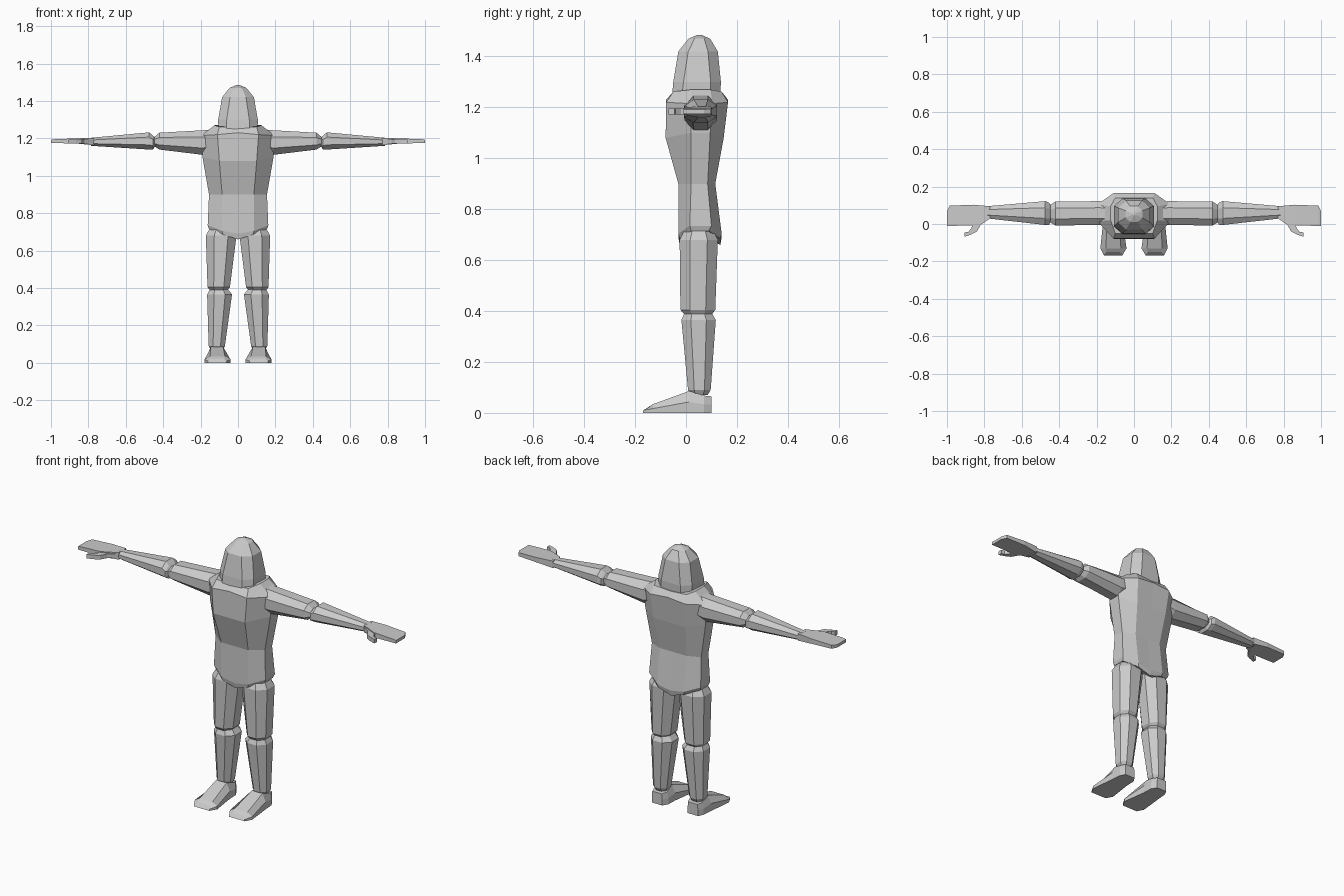
import bpy, bmesh

grey = bpy.data.materials.new("light_grey")
grey.diffuse_color = (0.6, 0.6, 0.6, 1)


def loft(name, rings, mirror=False):
    """Skin a list of equal-length point rings and cap both ends."""
    bm = bmesh.new()
    vs = [[bm.verts.new(p) for p in r] for r in rings]
    n = len(vs[0])
    for a, b in zip(vs, vs[1:]):
        for i in range(n):
            j = (i + 1) % n
            bm.faces.new((a[i], a[j], b[j], b[i]))
    bm.faces.new(vs[0])
    bm.faces.new(vs[-1])
    bmesh.ops.recalc_face_normals(bm, faces=bm.faces)
    me = bpy.data.meshes.new(name)
    bm.to_mesh(me)
    bm.free()
    me.materials.append(grey)
    ob = bpy.data.objects.new(name, me)
    bpy.context.collection.objects.link(ob)
    if mirror:
        ob.modifiers.new("mirror", 'MIRROR').use_mirror_merge = False
    return ob


def octagon(axis, t, lo0, hi0, lo1, hi1, k=0.45):
    """Octagon with flat sides filling a box, at position t on the axis."""
    c0, h0, c1, h1 = (lo0 + hi0) / 2, (hi0 - lo0) / 2, (lo1 + hi1) / 2, (hi1 - lo1) / 2
    uv = [(1, -k), (1, k), (k, 1), (-k, 1), (-1, k), (-1, -k), (-k, -1), (k, -1)]
    pts = [(c0 + u * h0, c1 + v * h1) for u, v in uv]
    return [(t, a, b) if axis == 'x' else (a, b, t) for a, b in pts]


def body_ring(a, b, front, back, s0, s1, zc, za, zb):
    """Ten-sided trunk ring with a centre point at front and back."""
    half = [(0, front, zc), (a, front, za), (b, s0, zb), (b, s1, zb), (a, back, za), (0, back, zc)]
    return half + [(-x, y, z) for x, y, z in half[-2:0:-1]]


# Hooded head
loft("head", [octagon('z', z, -w, w, f, b, k) for z, w, f, b, k in [
    (1.24, 0.105, -0.055, 0.135, 0.6), (1.30, 0.106, -0.05, 0.137, 0.57),
    (1.42, 0.085, -0.03, 0.125, 0.5), (1.47, 0.045, 0.01, 0.095, 0.45),
    (1.485, 0.008, 0.045, 0.06, 0.45)]])

# Trunk from crotch to shoulders
loft("torso", [body_ring(*r) for r in [
    (0.08, 0.155, -0.025, 0.135, 0.02, 0.09, 0.66, 0.685, 0.715),
    (0.085, 0.162, -0.03, 0.14, 0.015, 0.10, 0.69, 0.705, 0.735),
    (0.085, 0.155, -0.03, 0.115, 0.02, 0.085, 0.90, 0.90, 0.90),
    (0.10, 0.19, -0.08, 0.148, 0.02, 0.095, 1.08, 1.08, 1.10),
    (0.11, 0.195, -0.078, 0.165, 0.015, 0.105, 1.23, 1.22, 1.215),
    (0.10, 0.125, -0.05, 0.14, 0.02, 0.095, 1.255, 1.262, 1.27)]])

# Arms
loft("upper_arm", [octagon('x', *r) for r in [
    (0.11, -0.005, 0.12, 1.13, 1.25), (0.19, -0.005, 0.122, 1.112, 1.243),
    (0.42, -0.008, 0.12, 1.14, 1.23), (0.45, 0.01, 0.10, 1.16, 1.205)]], True)
loft("forearm", [octagon('x', *r) for r in [
    (0.445, 0.01, 0.10, 1.155, 1.205), (0.455, -0.005, 0.115, 1.14, 1.215),
    (0.475, -0.005, 0.122, 1.14, 1.232), (0.785, 0.03, 0.095, 1.16, 1.203)]], True)


# Flat hand with a curved thumb
def slab(x, y0, y1, z0, z1, dx=0):
    return [(x + dx, y0, z0), (x, y1, z0), (x, y1, z1), (x + dx, y0, z1)]


loft("hand", [slab(*r) for r in [
    (0.77, 0.03, 0.095, 1.163, 1.203), (0.86, -0.008, 0.103, 1.172, 1.20),
    (0.985, -0.01, 0.098, 1.175, 1.195), (1.0, -0.01, 0.07, 1.175, 1.192)]], True)
loft("thumb", [[(x0, y0, 1.172), (x1, y1, 1.172), (x1, y1, 1.195), (x0, y0, 1.195)]
               for x0, y0, x1, y1 in [(0.77, 0.03, 0.84, 0.03), (0.82, -0.005, 0.865, 0.0),
                                      (0.84, -0.04, 0.868, -0.02), (0.868, -0.055, 0.885, -0.042),
                                      (0.905, -0.068, 0.905, -0.045)]], True)

# Legs
loft("thigh", [octagon('z', *r) for r in [
    (0.72, 0.02, 0.15, -0.005, 0.105), (0.68, 0.008, 0.172, -0.025, 0.125),
    (0.405, 0.043, 0.163, -0.022, 0.115), (0.385, 0.06, 0.15, -0.005, 0.10)]], True)
loft("shin", [octagon('z', *r) for r in [
    (0.395, 0.055, 0.15, -0.005, 0.10), (0.365, 0.032, 0.165, -0.018, 0.117),
    (0.09, 0.07, 0.157, 0.008, 0.097), (0.07, 0.08, 0.145, 0.02, 0.085)]], True)


# Wedge feet, rounded at heel and toe
def foot_ring(y, x0, x1, inset, top, dy=0):
    return [(x0, y, 0), (x1, y, 0), (x1, y, top * 0.5),
            (x1 - inset, y + dy, top), (x0 + inset, y + dy, top), (x0, y, top * 0.5)]


loft("foot", [foot_ring(*r) for r in [
    (0.10, 0.08, 0.145, 0.003, 0.065), (0.07, 0.062, 0.16, 0.008, 0.068),
    (0.012, 0.06, 0.165, 0.02, 0.086), (-0.13, 0.04, 0.18, 0.03, 0.034),
    (-0.168, 0.062, 0.16, 0.012, 0.02, 0.018)]], True)
